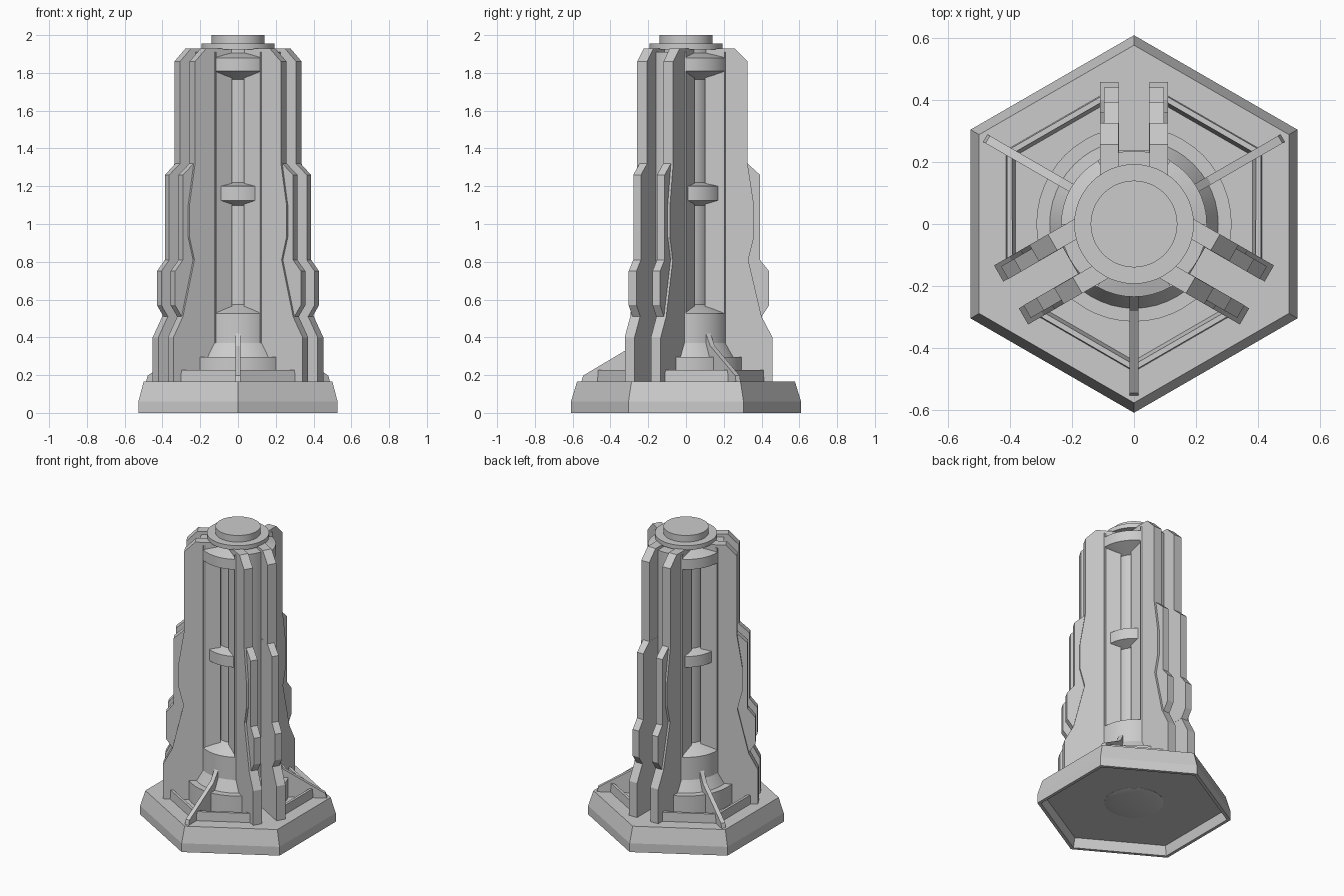
import bpy, bmesh
from math import cos, sin, pi, radians
from mathutils import Matrix

cube = bpy.data.objects.get("Cube")
if cube:
    bpy.data.objects.remove(cube, do_unlink=True)

grey = bpy.data.materials.new("plain grey")
grey.use_nodes = True
colour = (0.6, 0.6, 0.6, 1)
grey.diffuse_color = colour
grey.node_tree.nodes["Principled BSDF"].inputs["Base Color"].default_value = colour


def finish(bm, name, smooth=False):
    bmesh.ops.remove_doubles(bm, verts=bm.verts, dist=1e-5)
    bmesh.ops.recalc_face_normals(bm, faces=bm.faces)
    mesh = bpy.data.meshes.new(name)
    bm.to_mesh(mesh)
    bm.free()
    mesh.materials.append(grey)
    ob = bpy.data.objects.new(name, mesh)
    bpy.context.collection.objects.link(ob)
    if smooth:
        bpy.ops.object.select_all(action="DESELECT")
        ob.select_set(True)
        bpy.context.view_layer.objects.active = ob
        bpy.ops.object.shade_smooth_by_angle(angle=radians(25))
    return ob


def lathe(name, profile, sides, smooth=False):
    """Revolve (radius, z) points that start and end on the axis."""
    bm = bmesh.new()
    rings = []
    for r, z in profile:
        count = sides if r > 0 else 1
        rings.append([bm.verts.new((r * cos(pi / 2 + 2 * pi * i / sides),
                                    r * sin(pi / 2 + 2 * pi * i / sides), z))
                      for i in range(count)])
    for a, b in zip(rings, rings[1:]):
        if len(a) == 1:
            bm.faces.new(b)
        elif len(b) == 1:
            bm.faces.new(a)
        else:
            for i in range(sides):
                j = (i + 1) % sides
                bm.faces.new((a[i], a[j], b[j], b[i]))
    return finish(bm, name, smooth)


def prism(name, bottom, top, angle, smooth=False):
    """Join two matching outlines of 3D points, turned about z."""
    bm = bmesh.new()
    a = [bm.verts.new(p) for p in bottom]
    b = [bm.verts.new(p) for p in top]
    bm.faces.new(a)
    bm.faces.new(b)
    for i in range(len(a)):
        j = (i + 1) % len(a)
        bm.faces.new((a[i], a[j], b[j], b[i]))
    bm.transform(Matrix.Rotation(radians(angle), 4, "Z"))
    return finish(bm, name, smooth)


def plate(name, profile, y0, y1, angle):
    """Upright plate from a (radius, z) outline."""
    return prism(name, [(r, y0, z) for r, z in profile],
                 [(r, y1, z) for r, z in profile], angle)


# Hexagonal foot with a hollow underside
lathe("hexagon_base", [(0, .065), (.57, .065), (.585, 0), (.609, 0),
                       (.609, .06), (.577, .165), (0, .165)], 6)
lathe("underside_boss", [(0, .053), (.138, .053), (.184, .064), (.184, .07),
                         (0, .07)], 48, True)

# Central column with collars and a flared foot
column = lathe("central_column", [
    (0, 2), (.14, 2), (.14, 1.955), (.193, 1.955), (.193, 1.925),
    (.152, 1.925), (.152, 1.905), (.235, 1.88), (.235, 1.81), (.131, 1.766),
    (.131, 1.22), (.202, 1.2), (.202, 1.125), (.131, 1.098), (.131, .573),
    (.235, .525), (.235, .37), (.272, .297), (.315, .297),
    (.315, .16), (0, .16)], 48, True)

fin_body = [(.1, .16), (.458, .16), (.458, .4), (.4, .51), (.33, .81),
            (.36, .93), (.36, 1.1), (.326, 1.32), (.326, 1.86),
            (.257, 1.93), (.1, 1.93)]
fin_armour = [(.2, 1.32), (.326, 1.32), (.392, 1.26), (.392, .81),
              (.44, .75), (.44, .57), (.4, .51), (.2, .51)]
brace = [(.15, .16), (.555, .16), (.545, .197), (.28, .355),
         (.225, .435), (.15, .435)]
slot = [(.237, .15), (.5, .15), (.5, .5), (.237, .5)]


def sector(z):
    """Wedge outline of the inner core behind a pair of fins."""
    arc = [radians(-30 + 5 * i) for i in range(13)]
    return [(0, 0, z)] + [(.236 * cos(a), .236 * sin(a), z) for a in arc]


# Three core wedges, each with a pair of stepped fins and an open slot
for n, angle in enumerate((90, 210, 330)):
    prism(f"core_wedge_{n + 1}", sector(.16), sector(1.91), angle, True)
    for side, s in (("left", 1), ("right", -1)):
        plate(f"fin_{side}_{n + 1}", fin_body, s * .05, s * .11, angle)
        plate(f"fin_armour_{side}_{n + 1}", fin_armour, s * .049, s * .096, angle)
    cutter = plate(f"slot_cutter_{n + 1}", slot, -.051, .051, angle)
    cutter.hide_render = True
    cutter.hide_set(True)
    cut = column.modifiers.new(f"slot_{n + 1}", "BOOLEAN")
    cut.operation = "DIFFERENCE"
    cut.solver = "EXACT"
    cut.object = cutter


def kerb_outline(outer, inner, z):
    """Bent strip outline, cut off where it meets the fins."""
    def corner(apothem):
        t = (apothem - .055) / .866
        return .866 * t - .055, -.5 * t - .095
    xo, yo = corner(outer)
    xi, yi = corner(inner)
    return [(-xo, yo, z), (0, -outer / .866, z), (xo, yo, z),
            (xi, yi, z), (0, -inner / .866, z), (-xi, yi, z)]


# Three braces, each inside a bent kerb that runs between the fins
for n, angle in enumerate((30, 150, 270)):
    plate(f"brace_{n + 1}", brace, -.014, .014, angle)
    prism(f"kerb_{n + 1}", kerb_outline(.413, .381, .16),
          kerb_outline(.41, .393, .226), angle + 90)
